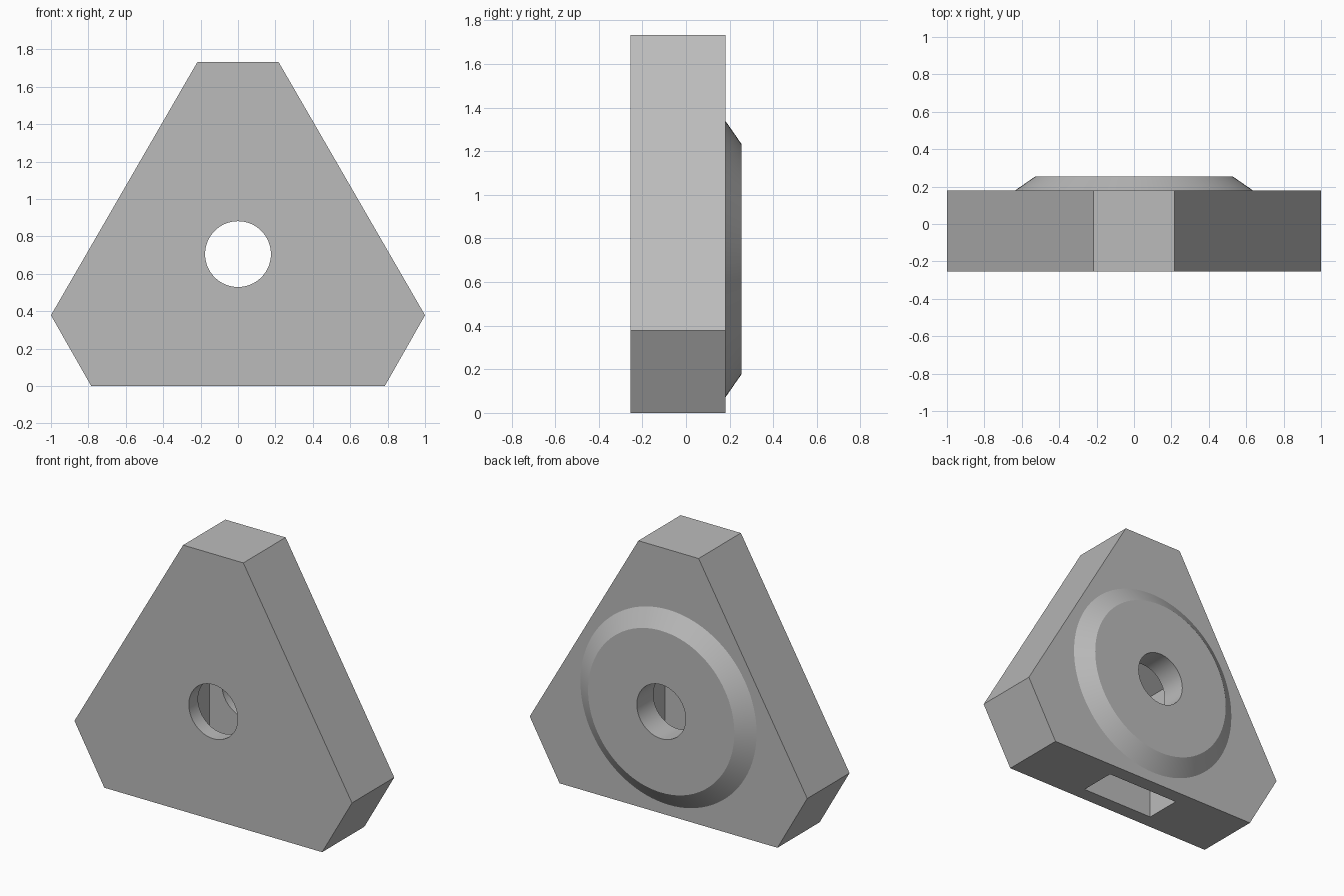
import bpy, bmesh
from math import sin, cos, pi, radians

cube = bpy.data.objects.get("Cube")
if cube:
    bpy.data.objects.remove(cube, do_unlink=True)

FRONT, PLATE_BACK, BACK = -0.255, 0.18, 0.255
HUB_Z = 0.705            # height of the bore axis
SLOT_HALF = 0.265        # half width of the nut slot

grey = bpy.data.materials.new("plain grey")
grey.use_nodes = True
colour = (0.5, 0.5, 0.5, 1)
grey.diffuse_color = colour
grey.node_tree.nodes["Principled BSDF"].inputs["Base Color"].default_value = colour


def loft(name, rings):
    """Closed solid through matching rings of points, ordered front to back."""
    bm = bmesh.new()
    loops = [[bm.verts.new(p) for p in ring] for ring in rings]
    bm.faces.new(loops[0])
    bm.faces.new(loops[-1])
    n = len(loops[0])
    for a, b in zip(loops, loops[1:]):
        for i in range(n):
            j = (i + 1) % n
            bm.faces.new((a[i], a[j], b[j], b[i]))
    bmesh.ops.recalc_face_normals(bm, faces=bm.faces)
    mesh = bpy.data.meshes.new(name)
    bm.to_mesh(mesh)
    bm.free()
    mesh.materials.append(grey)
    obj = bpy.data.objects.new(name, mesh)
    bpy.context.collection.objects.link(obj)
    return obj


def prism(name, half, y0, y1):
    """Mirror a right-hand outline (x, z) and extrude it along y."""
    outline = half + [(-x, z) for x, z in reversed(half) if x > 0]
    return loft(name, [[(x, y, z) for x, z in outline] for y in (y0, y1)])


def turned(name, profile, n=96):
    """Solid of revolution about the bore axis from (radius, y) pairs."""
    return loft(name, [[(r * cos(2 * pi * i / n), y, HUB_Z + r * sin(2 * pi * i / n))
                        for i in range(n)] for r, y in profile])


def combine(body, tool, operation):
    mod = body.modifiers.new(tool.name, "BOOLEAN")
    mod.operation, mod.solver, mod.object = operation, "EXACT", tool
    bpy.context.view_layer.objects.active = body
    bpy.ops.object.modifier_apply(modifier=mod.name)
    bpy.data.objects.remove(tool, do_unlink=True)


# Triangular plate with clipped corners
body = prism("triangular_plate", [(0.785, 0), (1, 0.378), (0.217, 1.732)], FRONT, PLATE_BACK)

# Bevelled round boss on the back
combine(body, turned("round_boss", [(0.635, 0.13), (0.635, PLATE_BACK), (0.527, BACK)]), "UNION")

# Bore through everything
combine(body, turned("bore_cutter", [(0.176, -0.4), (0.176, 0.4)], 64), "DIFFERENCE")

# Nut slot rising from the underside, ending in the upper half of a hexagon
side = SLOT_HALF / 3 ** 0.5
slot = prism("nut_slot_cutter",
             [(SLOT_HALF, -0.1), (SLOT_HALF, HUB_Z + side), (0, HUB_Z + 2 * side)],
             -0.16, 0.085)
combine(body, slot, "DIFFERENCE")

# Smooth the round surfaces, keep the edges sharp
bpy.ops.object.select_all(action="DESELECT")
body.select_set(True)
bpy.context.view_layer.objects.active = body
bpy.ops.object.shade_smooth_by_angle(angle=radians(25))
